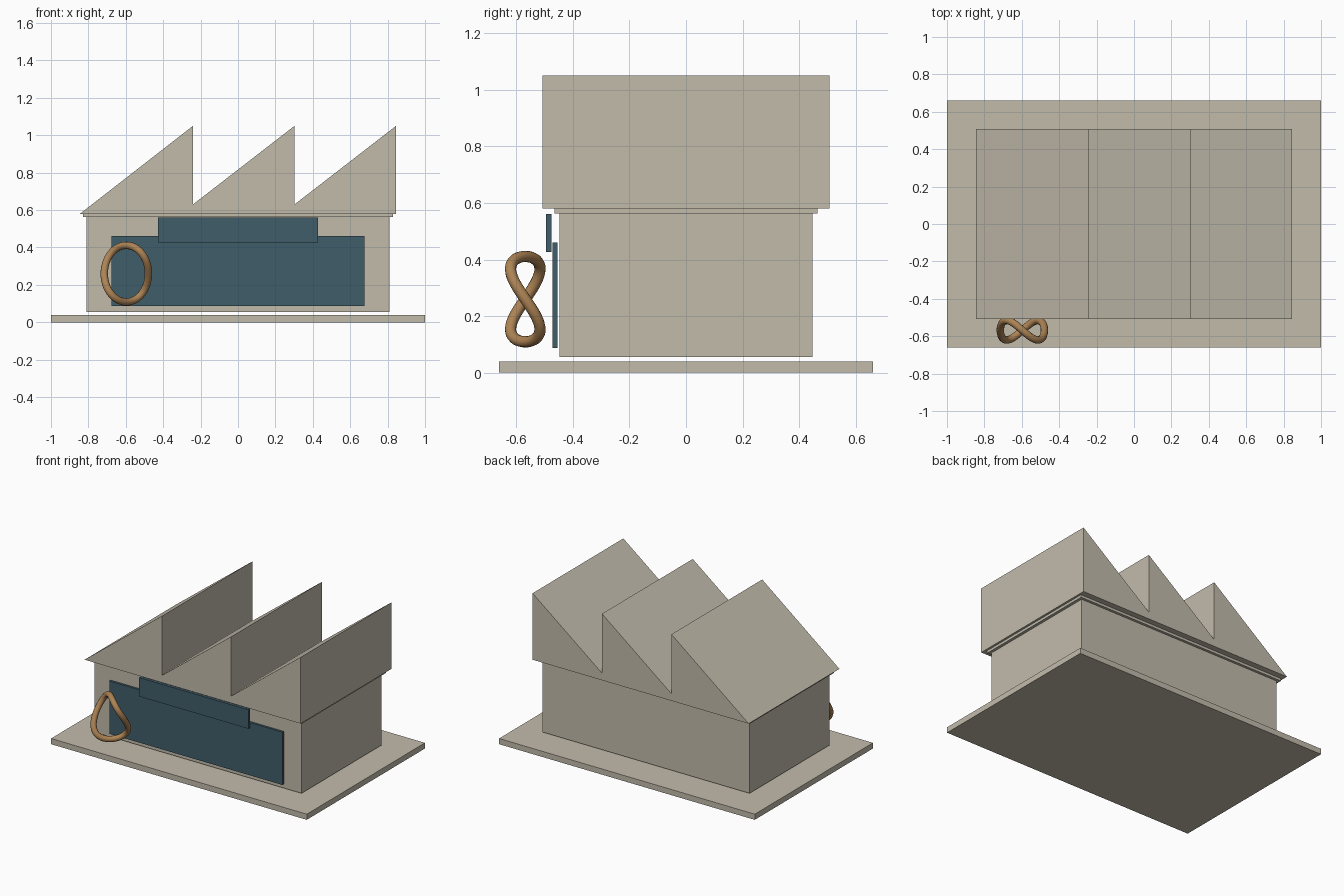
import bpy
import math

if "Cube" in bpy.data.objects:
    bpy.data.objects.remove(bpy.data.objects["Cube"], do_unlink=True)


def material(name, colour):
    mat = bpy.data.materials.new(name)
    mat.use_nodes = True
    mat.diffuse_color = (*colour, 1)
    bsdf = next(n for n in mat.node_tree.nodes if n.type == "BSDF_PRINCIPLED")
    bsdf.inputs["Base Color"].default_value = (*colour, 1)
    bsdf.inputs["Roughness"].default_value = 0.8
    return mat


stone = material("warm_grey_stone", (0.54, 0.50, 0.41))
blue = material("slate_blue", (0.051, 0.109, 0.144))
crust = material("baked_brown", (0.42, 0.23, 0.09))


def prism(name, profile, y0, y1, mat):
    """Extrude an x-z profile (counter-clockwise from the front) along y."""
    n = len(profile)
    verts = [(x, y, z) for y in (y0, y1) for x, z in profile]
    faces = [tuple(range(n)), tuple(reversed(range(n, 2 * n)))]
    for i in range(n):
        j = (i + 1) % n
        faces.append((j, i, i + n, j + n))
    mesh = bpy.data.meshes.new(name)
    mesh.from_pydata(verts, [], faces)
    mesh.materials.append(mat)
    obj = bpy.data.objects.new(name, mesh)
    bpy.context.collection.objects.link(obj)
    return obj


def box(name, half_x, y0, y1, z0, z1, mat):
    profile = [(-half_x, z0), (half_x, z0), (half_x, z1), (-half_x, z1)]
    return prism(name, profile, y0, y1, mat)


# Ground slab, hall and eaves plate
box("ground_slab", 1.0, -0.66, 0.66, 0, 0.04, stone)
box("hall_walls", 0.81, -0.447, 0.447, 0.055, 0.565, stone)
box("eaves_plate", 0.83, -0.465, 0.465, 0.562, 0.58, stone)

# Sawtooth roof: three teeth joined in one profile
left, right, eaves, valley, peak = -0.845, 0.845, 0.58, 0.63, 1.05
outline = [(left, eaves), (right, eaves), (right, peak)]
for x in (0.302, -0.241):
    outline += [(x, valley), (x, peak)]
prism("sawtooth_roof", outline, -0.507, 0.507, stone)

# Front window band and sign board
box("window_band", 0.677, -0.471, -0.455, 0.088, 0.461, blue)
box("sign_board", 0.427, -0.494, -0.475, 0.427, 0.561, blue)

# Twisted dough ring: an ellipse that weaves in depth
curve = bpy.data.curves.new("dough_ring", "CURVE")
curve.dimensions = "3D"
curve.bevel_depth = 0.02
curve.bevel_resolution = 4
count = 72
spline = curve.splines.new("POLY")
spline.points.add(count - 1)
spline.use_cyclic_u = True
for i, point in enumerate(spline.points):
    t = math.tau * i / count
    point.co = (-0.597 + 0.118 * math.cos(t),
                -0.568 - 0.052 * math.sin(2 * t),
                0.26 + 0.151 * math.sin(t), 1)
curve.materials.append(crust)
ring = bpy.data.objects.new("dough_ring", curve)
bpy.context.collection.objects.link(ring)
bpy.ops.object.select_all(action="DESELECT")
ring.select_set(True)
bpy.context.view_layer.objects.active = ring
bpy.ops.object.convert(target="MESH")
bpy.ops.object.shade_smooth()
